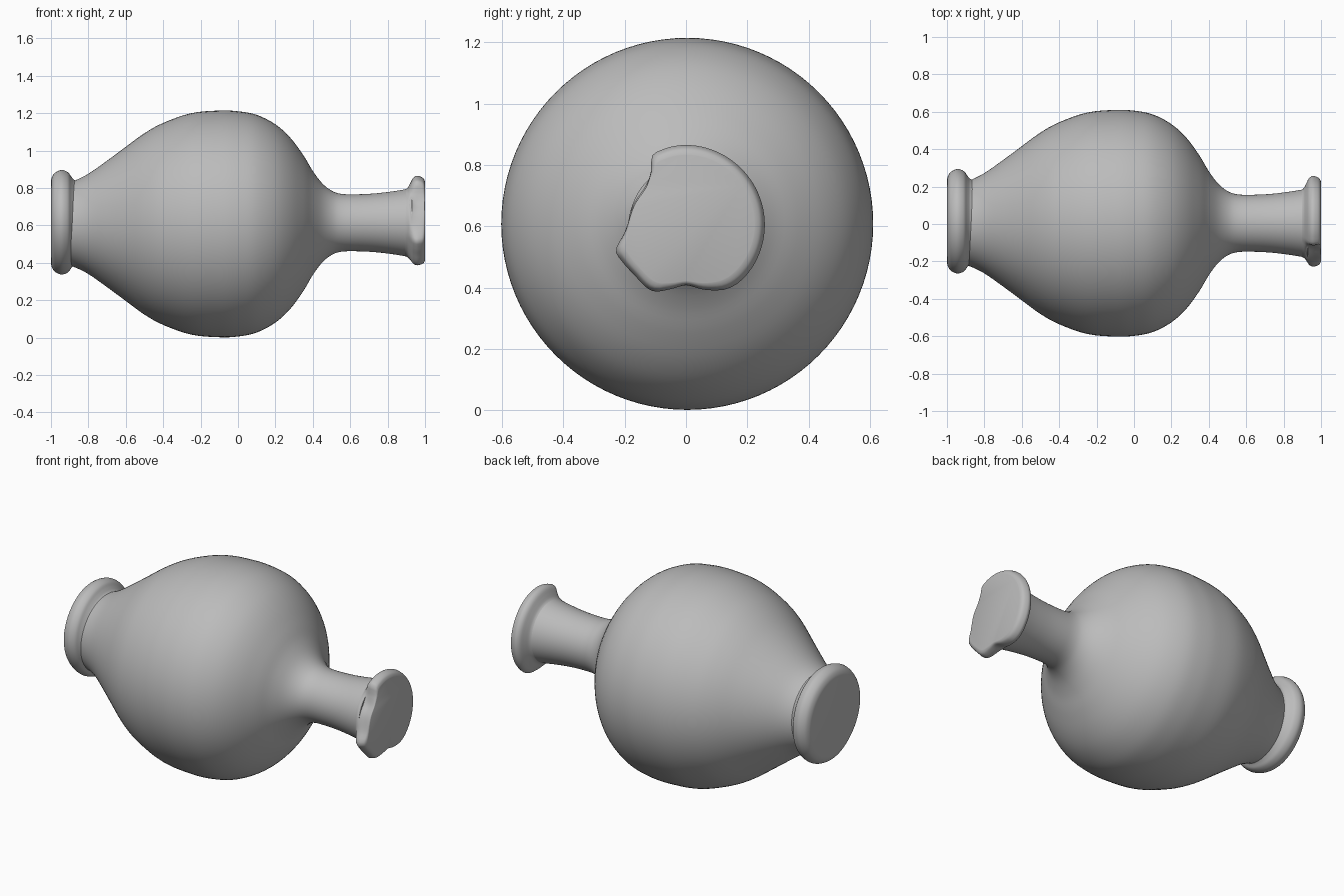
import bpy
import bmesh
import math

cube = bpy.data.objects.get("Cube")
if cube:
    bpy.data.objects.remove(cube, do_unlink=True)

SEGMENTS = 96
AXIS_Z = 0.608

clay = bpy.data.materials.new("grey clay")
clay.use_nodes = True
colour = (0.5, 0.5, 0.5, 1)
clay.diffuse_color = colour
clay.node_tree.nodes["Principled BSDF"].inputs["Base Color"].default_value = colour


def smooth_path(points, steps):
    """Catmull-Rom curve through 2D points."""
    pts = [points[0]] + points + [points[-1]]
    out = []
    for a, b, c, d in zip(pts, pts[1:], pts[2:], pts[3:]):
        for i in range(steps):
            t = i / steps
            out.append(tuple(0.5 * (2 * q + (r - p) * t + (2 * p - 5 * q + 4 * r - s) * t ** 2
                                    + (3 * q - p - 3 * r + s) * t ** 3)
                             for p, q, r, s in zip(a, b, c, d)))
    return out + [points[-1]]


# Broken lip outline: (angle in degrees, radius), counted from +y towards +z
LIP = [(-60, 0.248), (-45, 0.258), (0, 0.257), (45, 0.255), (90, 0.257), (108, 0.254),
       (117, 0.247), (124, 0.205), (140, 0.172), (160, 0.178), (178, 0.188), (190, 0.207),
       (201, 0.245), (210, 0.242), (225, 0.237), (243, 0.245), (255, 0.222), (270, 0.2),
       (285, 0.222), (300, 0.248)]
lip_curve = smooth_path(LIP, 6)


def lip_radius(angle):
    deg = (math.degrees(angle) + 60) % 360 - 60
    for (a, ra), (b, rb) in zip(lip_curve, lip_curve[1:]):
        if a <= deg <= b:
            return ra + (rb - ra) * (deg - a) / (b - a)
    return LIP[0][1]


def foot_factor(angle):
    """The foot rim is worn on its front lower side."""
    return 1 - 0.05 * max(0, math.cos(angle - math.radians(225))) ** 4


def loft(name, rings, cap_start, cap_end):
    """Skin a list of rings of (x, y, z) points."""
    bm = bmesh.new()
    loops = [[bm.verts.new(p) for p in ring] for ring in rings]
    for lo, hi in zip(loops, loops[1:]):
        for i in range(SEGMENTS):
            j = (i + 1) % SEGMENTS
            bm.faces.new((lo[i], lo[j], hi[j], hi[i]))
    if cap_start:
        bm.faces.new(loops[0][::-1])
    if cap_end:
        bm.faces.new(loops[-1])
    bmesh.ops.recalc_face_normals(bm, faces=bm.faces)
    mesh = bpy.data.meshes.new(name)
    bm.to_mesh(mesh)
    bm.free()
    obj = bpy.data.objects.new(name, mesh)
    bpy.context.collection.objects.link(obj)
    mesh.materials.append(clay)
    bpy.ops.object.select_all(action="DESELECT")
    obj.select_set(True)
    bpy.context.view_layer.objects.active = obj
    bpy.ops.object.shade_smooth_by_angle(angle=math.radians(50))
    return obj


def ring(x, radius_at, dy=0.0, dz=0.0):
    angles = [2 * math.pi * i / SEGMENTS for i in range(SEGMENTS)]
    return [(x, dy + radius_at(a) * math.cos(a), AXIS_Z + dz + radius_at(a) * math.sin(a))
            for a in angles]


# Foot: flat base with a rounded rim
foot = [(-1.0, 0.215), (-0.996, 0.24), (-0.98, 0.265), (-0.945, 0.281), (-0.91, 0.27),
        (-0.892, 0.247), (-0.875, 0.228), (-0.85, 0.22)]
loft("foot", [ring(x, lambda a, r=r: r * foot_factor(a), 0.013, 0.007)
              for x, r in smooth_path(foot, 4)], True, True)

# Body and neck in one swelling profile
body = [(-0.9, 0.225), (-0.87, 0.233), (-0.8, 0.268), (-0.7, 0.338), (-0.6, 0.412), (-0.5, 0.485),
        (-0.4, 0.54), (-0.25, 0.592), (-0.1, 0.606), (0.0, 0.602), (0.1, 0.582), (0.2, 0.53),
        (0.28, 0.457), (0.35, 0.362), (0.4, 0.278), (0.45, 0.212), (0.5, 0.172), (0.55, 0.155),
        (0.62, 0.152), (0.72, 0.156), (0.82, 0.167), (0.9, 0.18), (0.93, 0.187)]
loft("body_and_neck", [ring(x, lambda a, r=r: r, 0.004, 0.006 * min(1, max(0, x / 0.5)))
                       for x, r in smooth_path(body, 4)], True, True)

# Chipped lip: (x, neck radius, share of the broken outline)
lip = [(0.88, 0.172, 0.0), (0.905, 0.182, 0.05), (0.92, 0.19, 0.35), (0.935, 0.19, 0.8),
       (0.955, 0.19, 1.0), (0.975, 0.19, 0.94), (0.99, 0.185, 0.82), (0.997, 0.18, 0.68),
       (1.0, 0.17, 0.6)]
loft("lip", [ring(x, lambda a, r=r, w=w: r + w * (lip_radius(a) - r), 0.003 * (1 - w), 0.005 * (1 - w))
             for x, r, w in smooth_path(lip, 3)], True, True)
